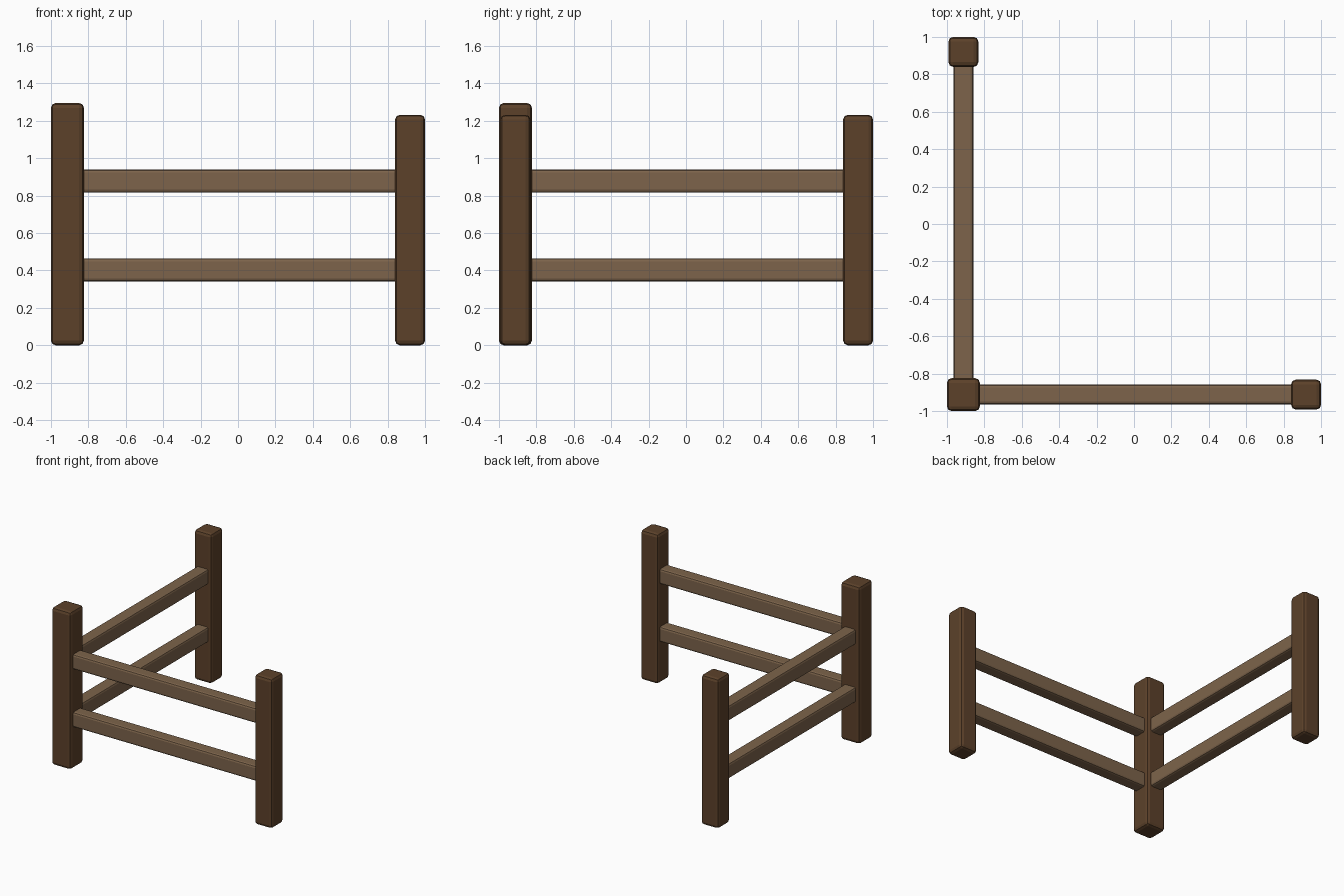
import bpy

if "Cube" in bpy.data.objects:
    bpy.data.objects.remove(bpy.data.objects["Cube"])

POST_C, END_C = -0.912, 0.92      # corner post centre / end post centre
CORNER_W, END_W = 0.176, 0.16
RAIL_T, RAIL_H = 0.106, 0.124


def material(name, rgb):
    m = bpy.data.materials.new(name)
    m.diffuse_color = (*rgb, 1)
    m.use_nodes = True
    m.node_tree.nodes["Principled BSDF"].inputs["Base Color"].default_value = m.diffuse_color
    return m


dark = material("dark_wood", (0.107, 0.053, 0.023))
light = material("light_wood", (0.205, 0.127, 0.070))


def beam(name, size, centre, bevel, mat):
    bpy.ops.mesh.primitive_cube_add(size=1, location=centre)
    o = bpy.context.object
    o.name = name
    o.scale = size
    bpy.ops.object.transform_apply(location=False, rotation=False, scale=True)
    b = o.modifiers.new("bevel", 'BEVEL')
    b.width, b.segments = bevel, 2
    o.data.materials.append(mat)
    return o


# Posts: a taller corner post and two end posts
beam("corner_post", (CORNER_W, CORNER_W, 1.295), (POST_C, POST_C, 0.6475), 0.025, dark)
beam("front_end_post", (END_W, END_W, 1.232), (END_C, POST_C, 0.616), 0.025, dark)
beam("back_end_post", (END_W, END_W, 1.232), (POST_C, END_C, 0.616), 0.025, dark)

# Rails: two per side, let slightly into the posts
start = POST_C + CORNER_W / 2 - 0.02
end = END_C - END_W / 2 + 0.02
mid, length = (start + end) / 2, end - start
for label, z in (("lower", 0.403), ("upper", 0.878)):
    beam(f"front_{label}_rail", (length, RAIL_T, RAIL_H), (mid, POST_C, z), 0.016, light)
    beam(f"side_{label}_rail", (RAIL_T, length, RAIL_H), (POST_C, mid, z), 0.016, light)
